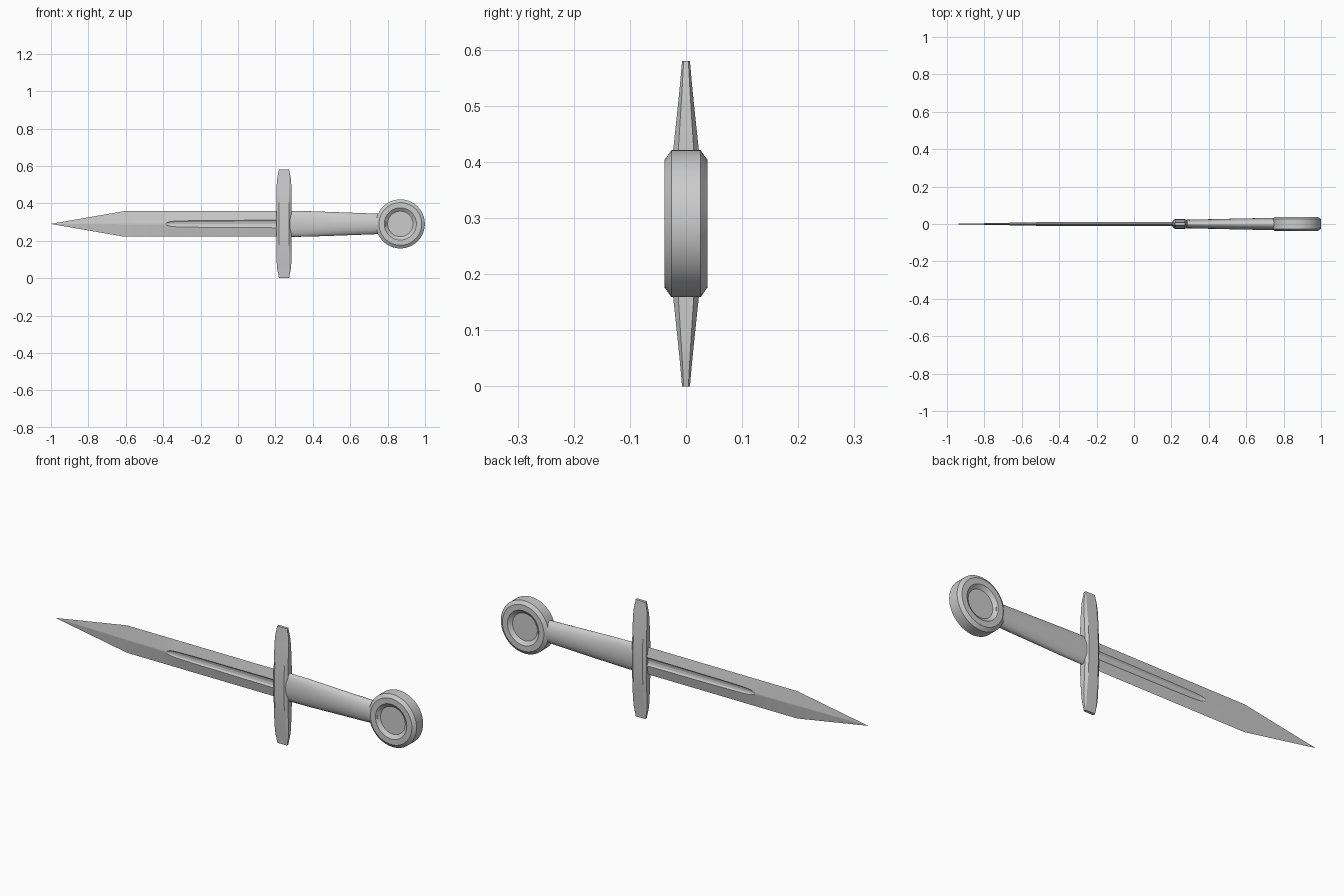
import bpy, bmesh, math
from mathutils import Vector

if "Cube" in bpy.data.objects:
    bpy.data.objects.remove(bpy.data.objects["Cube"])

CZ = 0.29  # height of the long axis


def finish(name, bm, angle):
    bmesh.ops.remove_doubles(bm, verts=bm.verts, dist=0.0002)
    bmesh.ops.recalc_face_normals(bm, faces=bm.faces)
    me = bpy.data.meshes.new(name)
    bm.to_mesh(me)
    bm.free()
    ob = bpy.data.objects.new(name, me)
    bpy.context.collection.objects.link(ob)
    bpy.ops.object.select_all(action='DESELECT')
    ob.select_set(True)
    bpy.context.view_layer.objects.active = ob
    bpy.ops.object.shade_smooth_by_angle(angle=math.radians(angle))
    return ob


def loft(name, rings, angle=25, caps=True):
    """Skin a series of closed rings."""
    bm = bmesh.new()
    vs = [[bm.verts.new(p) for p in ring] for ring in rings]
    n = len(rings[0])
    for a, b in zip(vs, vs[1:]):
        for i in range(n):
            j = (i + 1) % n
            bm.faces.new((a[i], a[j], b[j], b[i]))
    if caps:
        bm.faces.new(vs[0])
        bm.faces.new(vs[-1])
    return finish(name, bm, angle)


# Blade: diamond section with a round-ended fuller on both sides
def blade_ring(x, h, t, w, depth):
    lip = t * (1 - w / h)
    half = [(-w, lip), (-w * 0.6, lip - depth * 0.75), (0, lip - depth),
            (w * 0.6, lip - depth * 0.75), (w, lip)]
    front = [(x, -y, CZ + z) for z, y in half]
    back = [(x, y, CZ + z) for z, y in reversed(half)]
    return [(x, 0, CZ - h)] + front + [(x, 0, CZ + h)] + back


stations = [  # x, half height, half thickness, fuller half width, depth
    (-1.0, 0.0004, 0.0002, 0.0001, 0), (-0.61, 0.068, 0.008, 0.002, 0),
    (-0.385, 0.068, 0.0125, 0.003, 0), (-0.378, 0.068, 0.0126, 0.008, 0.003),
    (-0.36, 0.068, 0.0128, 0.013, 0.005), (-0.32, 0.068, 0.013, 0.016, 0.006),
    (-0.2, 0.068, 0.0135, 0.018, 0.007), (0.25, 0.068, 0.016, 0.021, 0.008)]
loft("blade", [blade_ring(*s) for s in stations], 4)


# Crossguard: chamfered bar thinning towards both ends
def guard_ring(z, hx, hy):
    ix, iy = 0.026, hy * 0.6
    ix = min(ix, hx - 0.002)
    pts = [(hx, -iy), (hx, iy), (ix, hy), (-ix, hy),
           (-hx, iy), (-hx, -iy), (-ix, -hy), (ix, -hy)]
    return [(0.246 + x, y, CZ + z) for x, y in pts]


half = [(0.06, 0.039, 0.027), (0.13, 0.039, 0.023), (0.21, 0.039, 0.0145),
        (0.245, 0.036, 0.011), (0.29, 0.027, 0.007)]
profile = [(-z, a, b) for z, a, b in reversed(half)] + half
loft("crossguard", [guard_ring(*p) for p in profile], 20)

# Grip: oval section, narrower but thicker at the pommel
def grip_ring(x, hz, hy):
    return [(x, hy * math.sin(a), CZ + hz * math.cos(a))
            for a in (math.tau * i / 40 for i in range(40))]


loft("grip", [grip_ring(*g) for g in
              [(0.25, 0.070, 0.022), (0.38, 0.068, 0.025),
               (0.55, 0.062, 0.029), (0.79, 0.053, 0.034)]], 40)

# Pommel: chamfered disc with a dished recess on each face
side = [(0.068, 0.024), (0.086, 0.038), (0.114, 0.038), (0.131, 0.026)]
prof = [(r, -y) for r, y in side] + [(r, y) for r, y in reversed(side)]
loft("pommel", [[(0.868 + r * math.cos(a), y, CZ + r * math.sin(a))
                 for a in (math.tau * i / 64 for i in range(64))]
                for r, y in prof], 25)
